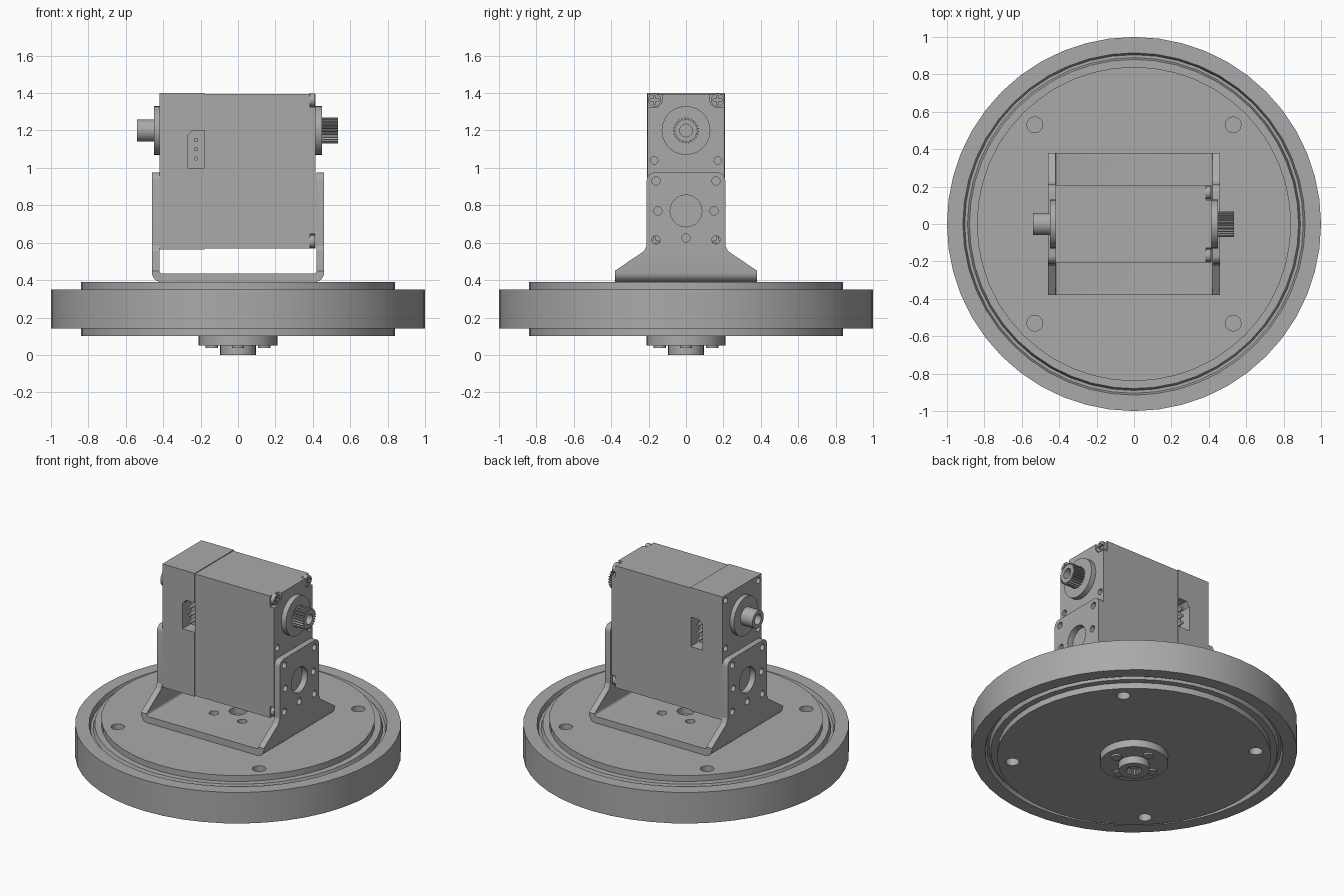
import bpy, bmesh
from math import cos, sin, pi, radians
from mathutils import Vector

if "Cube" in bpy.data.objects:
    bpy.data.objects.remove(bpy.data.objects["Cube"])

grey = bpy.data.materials.new("machined grey")
grey.use_nodes = True
GREY = (0.4, 0.4, 0.4, 1)
grey.diffuse_color = GREY
grey.node_tree.nodes["Principled BSDF"].inputs["Base Color"].default_value = GREY


def finish(name, bm):
    bmesh.ops.recalc_face_normals(bm, faces=bm.faces)
    mesh = bpy.data.meshes.new(name)
    bm.to_mesh(mesh)
    bm.free()
    mesh.materials.append(grey)
    ob = bpy.data.objects.new(name, mesh)
    bpy.context.collection.objects.link(ob)
    return ob


def place(axis, u, v, w):
    return {"x": (w, u, v), "y": (u, w, v), "z": (u, v, w)}[axis]


def prism(name, axis, pts, a, b):
    """Extrude a flat outline along an axis from a to b."""
    bm = bmesh.new()
    face = bm.faces.new([bm.verts.new(place(axis, u, v, a)) for u, v in pts])
    ext = bmesh.ops.extrude_face_region(bm, geom=[face])
    moved = [g for g in ext["geom"] if isinstance(g, bmesh.types.BMVert)]
    bmesh.ops.translate(bm, verts=moved, vec=Vector(place(axis, 0, 0, b - a)))
    return finish(name, bm)


def arc(u, v, r, start, end, n):
    return [(u + r * cos(radians(start + (end - start) * i / n)),
             v + r * sin(radians(start + (end - start) * i / n))) for i in range(n + 1)]


def cyl(name, axis, u, v, r, a, b, n=32):
    return prism(name, axis, arc(u, v, r, 0, 360, n)[:-1], a, b)


def rect(u0, u1, v0, v1):
    return [(u0, v0), (u1, v0), (u1, v1), (u0, v1)]


def lathe(name, profile, n):
    bm = bmesh.new()
    vs = [bm.verts.new((r, 0, z)) for r, z in profile]
    es = [bm.edges.new(p) for p in zip(vs, vs[1:])]
    bmesh.ops.spin(bm, geom=vs + es, cent=(0, 0, 0), axis=(0, 0, 1),
                   angle=2 * pi, steps=n, use_duplicate=False)
    bmesh.ops.remove_doubles(bm, verts=bm.verts, dist=0.0005)
    return finish(name, bm)


def boolean(ob, tools, op="DIFFERENCE"):
    for tool in tools:
        mod = ob.modifiers.new("cut", "BOOLEAN")
        mod.operation, mod.solver, mod.object = op, "EXACT", tool
        bpy.context.view_layer.objects.active = ob
        bpy.ops.object.modifier_apply(modifier=mod.name)
        bpy.data.objects.remove(tool)


def splined(r, root, teeth):
    pts = []
    for i in range(teeth):
        for f, rad in ((0, root), (0.3, root), (0.5, r), (0.8, r)):
            t = 2 * pi * (i + f) / teeth
            pts.append((rad * cos(t), rad * sin(t)))
    return pts


# Turntable: outer race, shallow seal groove and raised inner plates
half = [(0.84, 0.04), (0.84, 0), (0.88, 0), (0.89, -0.03), (0.905, -0.03), (0.915, 0), (1, 0)]
top = [(0, 0.39)] + [(r, 0.35 + h) for r, h in half]
bottom = [(r, 0.14 - h) for r, h in reversed(half)] + [(0, 0.10)]
turntable = lathe("turntable", top + bottom, 48)
boolean(turntable, [cyl("hole", "z", sx * 0.53, sy * 0.53, 0.042, a, b, 24)
                    for sx in (-1, 1) for sy in (-1, 1)
                    for a, b in ((0.27, 0.5), (0.0, 0.22))])

# Drive hub below the turntable
flange = cyl("hub_flange", "z", 0, 0, 0.21, 0.05, 0.10, 40)
boss = cyl("hub_boss", "z", 0, 0, 0.095, 0, 0.05)
boolean(boss, [prism("bore", "z", splined(0.055, 0.045, 20), -0.1, 0.04)])
for i in range(4):
    cyl(f"hub_screw_{i + 1}", "z", 0.14 * cos(i * pi / 2), 0.14 * sin(i * pi / 2),
        0.033, 0.038, 0.052, 20)

# U bracket: bent strip trimmed to the tapered side outline
outer = [(-0.46, 1)] + arc(-0.41, 0.44, 0.05, 180, 270, 6) \
    + arc(0.41, 0.44, 0.05, 270, 360, 6) + [(0.46, 1)]
inner = [(0.42, 1)] + arc(0.405, 0.45, 0.015, 0, -90, 4) \
    + arc(-0.405, 0.45, 0.015, 270, 180, 4) + [(-0.42, 1)]
bracket = prism("u_bracket", "y", outer + inner, -0.5, 0.5)
side = [(0.38, 0.3), (0.38, 0.45), (0.225, 0.555), (0.21, 0.585)] + arc(0.17, 0.935, 0.04, 0, 90, 5)
side += [(-u, v) for u, v in reversed(side)]
boolean(bracket, [prism("trim", "x", side, -0.6, 0.6)], "INTERSECT")
wall_holes = [(s * y, z) for s in (-1, 1) for y, z in ((0.16, 0.93), (0.15, 0.77), (0.16, 0.615))]
tools = [cyl("hole", "x", y, z, 0.022, -0.6, 0.6, 16) for y, z in wall_holes + [(0, 0.625)]]
tools += [cyl("hole", "x", 0, 0.77, 0.085, -0.6, 0.6),
          cyl("hole", "z", 0, 0, 0.055, 0.3, 0.5)]
tools += [cyl("hole", "z", x, y, 0.03, 0.3, 0.5, 16) for x in (-0.106, 0.106) for y in (-0.106, 0.106)]
boolean(bracket, tools)

# Servo case: main housing and slightly larger rear cover
case = prism("servo_case", "x", rect(-0.205, 0.205, 0.57, 1.395), -0.18, 0.415)
cover = prism("servo_cover", "x", rect(-0.209, 0.209, 0.565, 1.4), -0.42, -0.178)

# Screw pockets at the corners of the output face
tools = []
for sy in (-1, 1):
    for z, sz in ((1.365, 1), (0.605, -1)):
        pts = [(sy * 0.3, z - sz * 0.042), (sy * 0.3, z + sz * 0.1), (sy * 0.128, z + sz * 0.1)]
        pts += [(sy * u, z + sz * v) for u, v in arc(0.17, 0, 0.042, 180, 270, 6)]
        tools.append(prism("pocket", "x", pts, 0.385, 0.5))
    tools.append(cyl("hole", "x", sy * 0.17, 1.04, 0.02, 0.36, 0.5, 16))
boolean(case, tools)
boolean(cover, [cyl("hole", "x", sy * 0.175, z, 0.02, -0.5, -0.38, 16)
                for sy in (-1, 1) for z in (1.365, 1.04, 0.605)])

# Cross-head screws in the pockets
for sy in (-1, 1):
    for z in (1.363, 0.607):
        y = sy * 0.168
        screw = cyl("case_screw", "x", y, z, 0.035, 0.38, 0.411, 20)
        w, l = 0.006, 0.024
        cross = [(w, w), (l, w), (l, -w), (w, -w)]
        cross += [(w, -l), (-w, -l), (-w, -w), (-l, -w), (-l, w), (-w, w), (-w, l), (w, l)]
        boolean(screw, [prism("slot", "x", [(y + u, z + v) for u, v in cross], 0.395, 0.5)])

# Connector sockets with three pins on both broad faces
socket = [(-0.27, 1.0), (-0.17, 1.0), (-0.17, 1.2), (-0.245, 1.2), (-0.27, 1.17)]
for label, s in (("front", -1), ("back", 1)):
    boolean(cover, [prism("socket", "y", socket, s * 0.12, s * 0.3)])
    for i in range(3):
        cyl(f"{label}_pin_{i + 1}", "y", -0.225, 1.05 + 0.05 * i, 0.011, s * 0.11, s * 0.195, 12)

# Output side: collar and splined shaft
cyl("output_collar", "x", 0, 1.2, 0.13, 0.41, 0.45, 40)
shaft = prism("output_spline", "x", [(u, v + 1.2) for u, v in splined(0.07, 0.058, 25)], 0.44, 0.535)
boolean(shaft, [cyl("bore", "x", 0, 1.2, 0.034, 0.47, 0.6, 24)])

# Idler side: collar and plain shaft
cyl("idler_collar", "x", 0, 1.2, 0.13, -0.45, -0.415, 40)
idler = cyl("idler_shaft", "x", 0, 1.2, 0.06, -0.54, -0.44)
boolean(idler, [cyl("bore", "x", 0, 1.2, 0.034, -0.6, -0.47, 24)])

# Smooth round surfaces and keep the machined edges crisp
for ob in bpy.context.collection.objects:
    if ob.type == "MESH" and grey.name in ob.data.materials:
        ob.data.shade_smooth()
        ob.data.set_sharp_from_angle(angle=radians(25))
